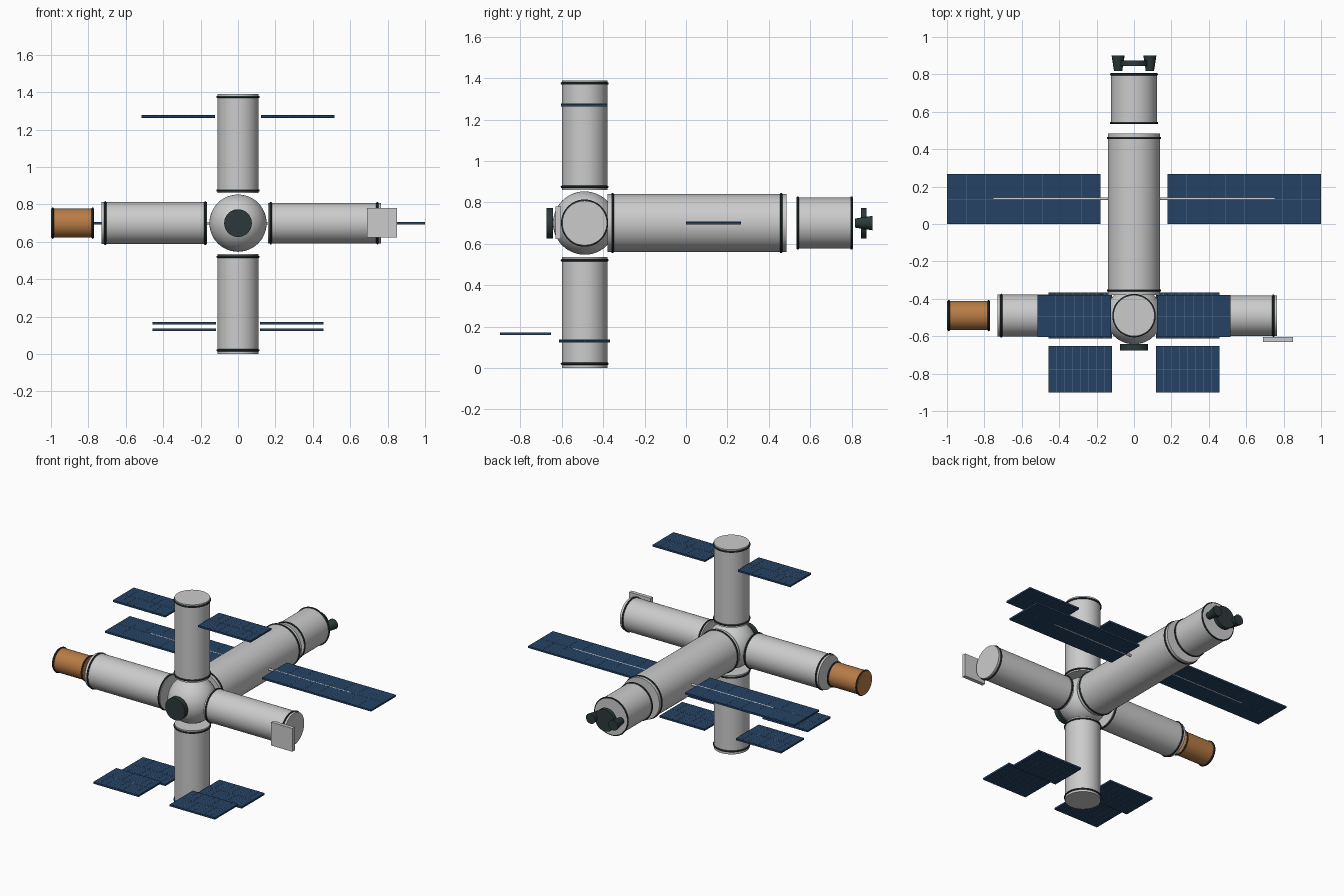
import bpy, math
from mathutils import Vector

if "Cube" in bpy.data.objects:
    bpy.data.objects.remove(bpy.data.objects["Cube"])

Z, Y = 0.70, -0.49          # hub height and hub depth
AXES = {'X': Vector((1, 0, 0)), 'Y': Vector((0, 1, 0)), 'Z': Vector((0, 0, 1))}


def material(name, rgb):
    m = bpy.data.materials.new(name)
    m.diffuse_color = (*rgb, 1)
    m.use_nodes = True
    m.node_tree.nodes["Principled BSDF"].inputs["Base Color"].default_value = m.diffuse_color
    return m


NAVY = material("panel_blue", (0.018, 0.055, 0.13))
LINE = material("panel_line", (0.10, 0.16, 0.25))
DARK = material("dark_metal", (0.025, 0.04, 0.042))
COPPER = material("copper", (0.48, 0.20, 0.06))


def finish(name, mat=None, smooth=True):
    o = bpy.context.object
    o.name = name
    if mat:
        o.data.materials.append(mat)
    if smooth:
        bpy.ops.object.shade_smooth_by_angle(angle=math.radians(35))
    return o


def place(axis, t, off):
    # point at t along an axis through off
    p = Vector(off)
    p['XYZ'.index(axis)] = t
    return p


def rot(axis):
    return AXES['Z'].rotation_difference(AXES[axis]).to_euler()


def tube(name, axis, a, b, r1, off, mat=None, r2=None, sides=48):
    # cylinder or cone from a to b along an axis
    bpy.ops.mesh.primitive_cone_add(vertices=sides, radius1=r1, radius2=r1 if r2 is None else r2,
                                    depth=b - a, location=place(axis, (a + b) / 2, off),
                                    rotation=rot(axis))
    return finish(name, mat)


def module(name, axis, a, b, r, off, rings, mat=None):
    # pressure hull with two dark end rings
    tube(name, axis, a, b, r, off, mat)
    for i, t in enumerate(rings):
        bpy.ops.mesh.primitive_torus_add(major_segments=48, minor_segments=8, major_radius=r,
                                         minor_radius=0.006, location=place(axis, t, off),
                                         rotation=rot(axis))
        finish(f"{name}_ring_{i + 1}", DARK)


def box(name, lo, hi, mat=None):
    lo, hi = Vector(lo), Vector(hi)
    bpy.ops.mesh.primitive_cube_add(size=1, location=(lo + hi) / 2)
    bpy.context.object.scale = hi - lo
    bpy.ops.object.transform_apply(location=False, rotation=False, scale=True)
    return finish(name, mat, smooth=False)


def panel_pair(name, x0, x1, y0, y1, z, cols):
    # mirrored solar panels with thin cell lines
    h, w = 0.006, 0.0012
    for s, side in ((-1, "left"), (1, "right")):
        a, b = sorted((s * x0, s * x1))
        n = f"{name}_{side}"
        box(n, (a, y0, z - h), (b, y1, z + h), NAVY)
        for i in range(1, cols):
            x = a + (b - a) * i / cols
            box(f"{n}_line_{i}", (x - w, y0, z - h - .001), (x + w, y1, z + h + .001), LINE)
        ym = (y0 + y1) / 2
        box(f"{n}_mid_line", (a, ym - w, z - h - .001), (b, ym + w, z + h + .001), LINE)


# hub sphere
bpy.ops.mesh.primitive_uv_sphere_add(segments=48, ring_count=24, radius=0.153, location=(0, Y, Z))
finish("hub")

# hull modules
HUB = (0, Y, Z)
module("main_module", 'Y', -0.38, 0.485, 0.14, HUB, (-0.355, 0.46))
module("rear_module", 'Y', 0.535, 0.805, 0.123, HUB, (0.54, 0.80))
module("top_module", 'Z', 0.86, 1.39, 0.11, HUB, (0.875, 1.375))
module("bottom_module", 'Z', 0.0, 0.535, 0.11, HUB, (0.02, 0.52))
module("left_module", 'X', -0.73, -0.165, 0.112, HUB, (-0.71, -0.175))
module("right_module", 'X', 0.16, 0.765, 0.108, HUB, (0.175, 0.745))
module("copper_module", 'X', -1.0, -0.77, 0.078, HUB, (-0.99, -0.777), COPPER)

# docking ports at front and back
tube("front_port", 'Y', -0.675, -0.642, 0.074, HUB, DARK)
tube("rear_port", 'Y', 0.845, 0.873, 0.074, HUB, DARK)

# rear thrusters
for s, side in ((-1, "left"), (1, "right")):
    tube(f"thruster_{side}", 'Y', 0.817, 0.902, 0.022, (s * 0.085, 0, Z), DARK, r2=0.035, sides=24)

# equipment plate
box("equipment_plate", (0.69, -0.63, 0.622), (0.85, -0.605, 0.78))

# solar panels
panel_pair("main_panel", 0.18, 1.0, 0.0, 0.267, Z, 8)
panel_pair("top_panel", 0.123, 0.517, -0.605, -0.38, 1.27, 8)
panel_pair("bottom_panel", 0.117, 0.457, -0.613, -0.367, 0.13, 8)
panel_pair("lower_front_panel", 0.117, 0.457, -0.90, -0.653, 0.165, 8)

# main panel booms
tube("panel_boom_left", 'X', -0.75, -0.13, 0.0075, (0, 0.135, Z), sides=12)
tube("panel_boom_right", 'X', 0.13, 0.75, 0.0075, (0, 0.135, Z), sides=12)
